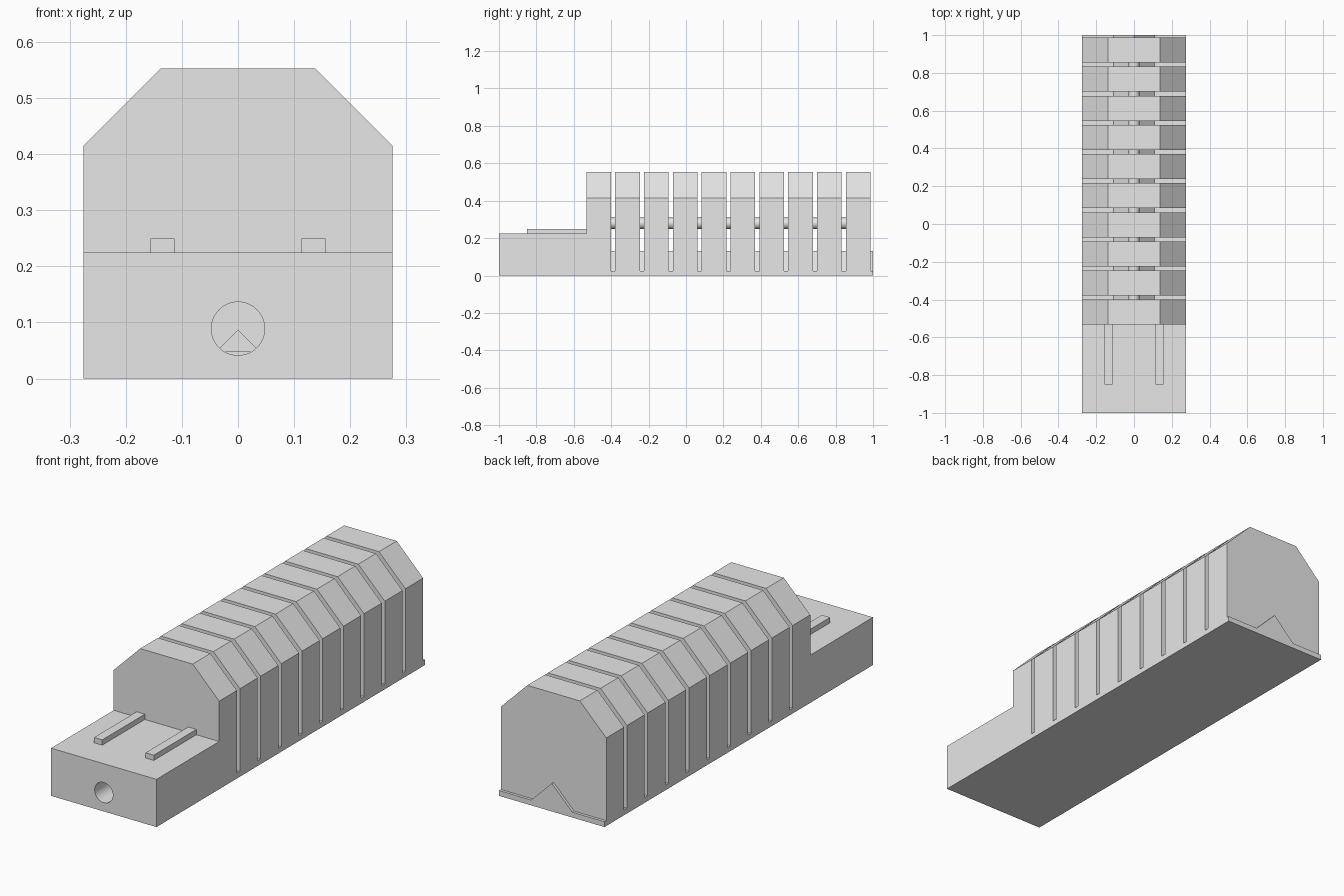
import bpy, bmesh, math

if "Cube" in bpy.data.objects:
    bpy.data.objects.remove(bpy.data.objects["Cube"])

grey = bpy.data.materials.new("plain_grey")
grey.diffuse_color = (0.8, 0.8, 0.8, 1)
grey.use_nodes = True
grey.node_tree.nodes["Principled BSDF"].inputs["Base Color"].default_value = grey.diffuse_color


def finish(bm, name):
    bmesh.ops.recalc_face_normals(bm, faces=bm.faces)
    mesh = bpy.data.meshes.new(name)
    bm.to_mesh(mesh)
    bm.free()
    mesh.materials.append(grey)
    ob = bpy.data.objects.new(name, mesh)
    bpy.context.collection.objects.link(ob)
    return ob


def prism(name, profile, y0, y1):
    """Extrude an x-z profile along y."""
    bm = bmesh.new()
    face = bm.faces.new([bm.verts.new((x, y0, z)) for x, z in profile])
    ext = bmesh.ops.extrude_face_region(bm, geom=[face])
    verts = [g for g in ext["geom"] if isinstance(g, bmesh.types.BMVert)]
    bmesh.ops.translate(bm, verts=verts, vec=(0, y1 - y0, 0))
    return finish(bm, name)


def box(name, x0, x1, y0, y1, z0, z1):
    return prism(name, [(x0, z0), (x1, z0), (x1, z1), (x0, z1)], y0, y1)


def cylinder(name, radius, y0, y1, z, sides):
    """Smooth round bar along y."""
    ring = [(radius * math.cos(2 * math.pi * i / sides),
             z + radius * math.sin(2 * math.pi * i / sides)) for i in range(sides)]
    ob = prism(name, ring, y0, y1)
    for p in ob.data.polygons:
        p.use_smooth = len(p.vertices) == 4
    return ob


W = 0.275            # half width
START = -0.533       # front of the first fin
PITCH, THICK = 0.1542, 0.132

# Front block with a round bore
block = box("front_block", -W, W, -1, START, 0, 0.225)
cutter = cylinder("bore_cutter", 0.0475, -1.1, START - 0.01, 0.089, 48)
cutter.hide_render = True
cutter.hide_viewport = False
cut = block.modifiers.new("bore", 'BOOLEAN')
cut.operation = 'DIFFERENCE'
cut.solver = 'EXACT'
cut.object = cutter
bpy.context.view_layer.update()
deps = bpy.context.evaluated_depsgraph_get()
block.data = bpy.data.meshes.new_from_object(block.evaluated_get(deps))
block.modifiers.clear()
bpy.data.objects.remove(cutter)

# Small wedge at the end of the bore
prism("bore_wedge", [(-0.04, 0.047), (0.04, 0.047), (0, 0.087)], START - 0.03, START - 0.005)

# Two rails on top of the block
for side, name in ((-1, "left_rail"), (1, "right_rail")):
    x0, x1 = sorted((side * 0.113, side * 0.156))
    box(name, x0, x1, -0.85, START, 0.225, 0.25)

# Bed with a centre ridge under the fins
prism("ridged_bed", [(-W, 0), (W, 0), (W, 0.025), (0.108, 0.025),
                     (0, 0.132), (-0.108, 0.025), (-W, 0.025)], START, 1)

# Row of ten chamfered fins
for i in range(10):
    y = START + i * PITCH
    prism(f"fin_{i + 1}", [(-W, 0.025), (-0.108, 0.025), (0, 0.132), (0.108, 0.025), (W, 0.025),
                           (W, 0.415), (0.137, 0.553), (-0.137, 0.553), (-W, 0.415)],
          y, y + THICK)

# Rod that joins the fins
cylinder("centre_rod", 0.03, START + 0.05, START + 9 * PITCH + 0.08, 0.279, 32)
